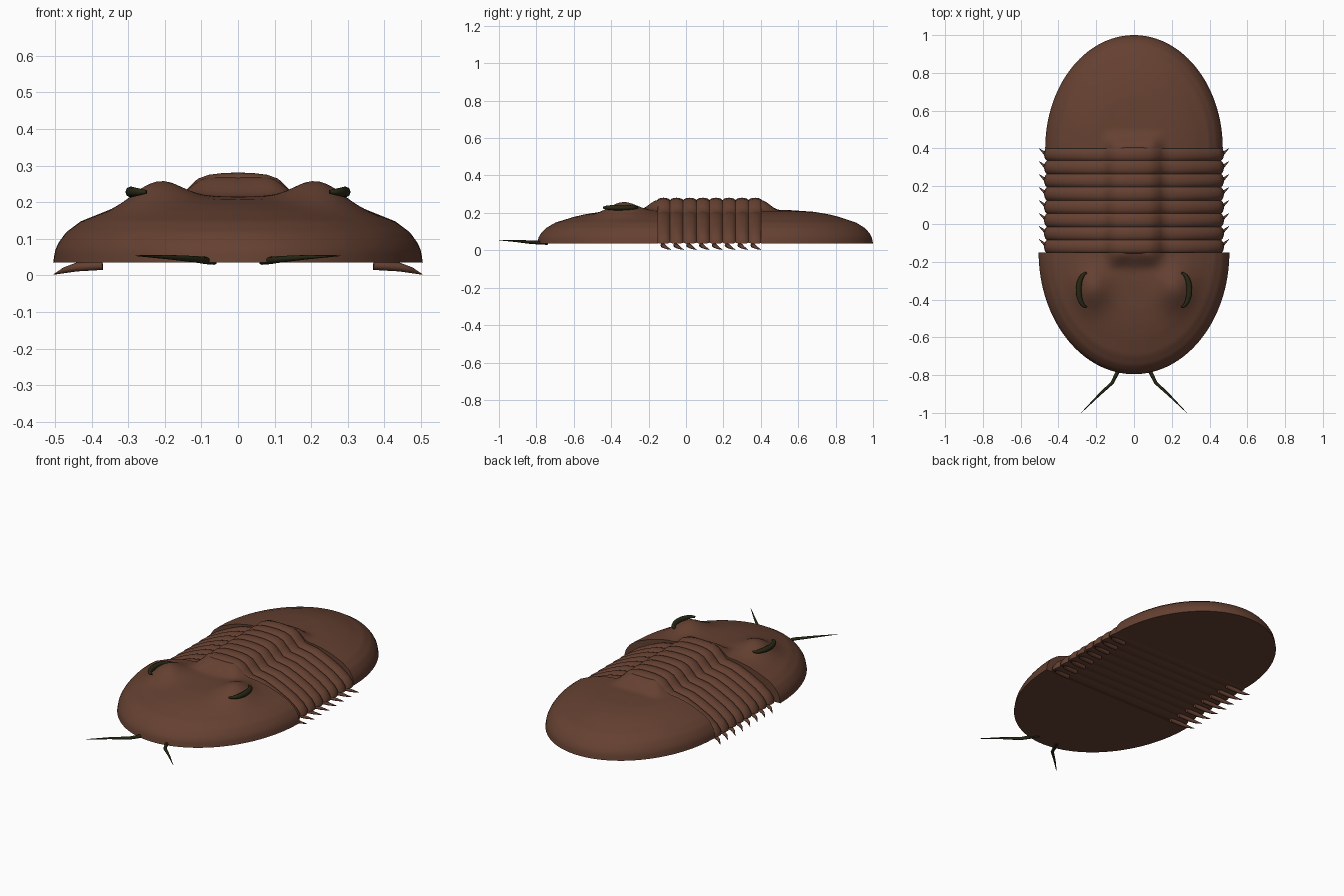
import bpy, bmesh, math

cube = bpy.data.objects.get("Cube")
if cube:
    bpy.data.objects.remove(cube)


def material(name, rgb):
    m = bpy.data.materials.new(name)
    m.use_nodes = True
    m.diffuse_color = (*rgb, 1)
    m.node_tree.nodes["Principled BSDF"].inputs["Base Color"].default_value = (*rgb, 1)
    return m


BROWN = material("shell_brown", (0.13, 0.052, 0.031))
DARK = material("dark_olive", (0.02, 0.021, 0.007))
BASE = 0.035           # height of the flat underside
FRONT, BACK = -0.15, 0.40   # ends of the thorax
SEGMENTS = 8
PITCH = (BACK - FRONT) / SEGMENTS


def select_only(obj):
    bpy.ops.object.select_all(action='DESELECT')
    obj.select_set(True)
    bpy.context.view_layer.objects.active = obj


def finish(name, bm, mat, angle=40):
    bmesh.ops.recalc_face_normals(bm, faces=bm.faces)
    mesh = bpy.data.meshes.new(name)
    bm.to_mesh(mesh)
    bm.free()
    obj = bpy.data.objects.new(name, mesh)
    bpy.context.collection.objects.link(obj)
    mesh.materials.append(mat)
    select_only(obj)
    bpy.ops.object.shade_smooth_by_angle(angle=math.radians(angle))
    return obj


def tubes(name, paths, mat, kind='POLY', sides=2):
    """Tapered tubes; every path is a list of (x, y, z, radius)."""
    cu = bpy.data.curves.new(name, 'CURVE')
    cu.dimensions = '3D'
    cu.bevel_depth = 1
    cu.bevel_resolution = sides
    cu.use_fill_caps = True
    for path in paths:
        sp = cu.splines.new(kind)
        sp.points.add(len(path) - 1)
        for p, (x, y, z, r) in zip(sp.points, path):
            p.co = (x, y, z, 1)
            p.radius = r
    obj = bpy.data.objects.new(name, cu)
    bpy.context.collection.objects.link(obj)
    cu.materials.append(mat)
    select_only(obj)
    bpy.ops.object.convert(target='MESH')
    bpy.ops.object.shade_smooth_by_angle(angle=math.radians(50))
    return obj


def interpolate(points, t):
    for (a, za), (b, zb) in zip(points, points[1:]):
        if t <= b:
            return za + (zb - za) * (t - a) / (b - a)
    return points[-1][1]


def smoothstep(a, b, v):
    t = min(max((v - a) / (b - a), 0), 1)
    return t * t * (3 - 2 * t)


# Dome height against relative distance from the middle of the joint
DOME = [(0, .216), (.25, .215), (.47, .206), (.6, .193), (.7, .178), (.85, .148),
        (.93, .118), (.97, .09), (.99, .068), (1, BASE)]


def shield(name, y0, width, length, direction, eye_lobes):
    """Half-elliptical domed shield with a flat joint face at y0."""
    bm = bmesh.new()
    rings, steps = 40, 72
    grid = []
    for i in range(1, rings + 1):
        t = math.sin(i / rings * math.pi / 2)
        row = []
        for j in range(steps + 1):
            a = math.pi * j / steps
            x = width * t * math.cos(a)
            d = length * t * math.sin(a)
            y = y0 + direction * d
            z = interpolate(DOME, t)
            # axial lobe swelling up to meet the thorax
            z += .052 * (1 - smoothstep(.08, .18, abs(x))) * (1 - smoothstep(.0, .1, d))
            if eye_lobes:
                z += .056 * math.exp(-((abs(x) - .22) / .065) ** 2 / 2
                                     - ((y + .34) / .075) ** 2 / 2) * (1 - smoothstep(.8, 1, t))
            row.append(bm.verts.new((x, y, z)))
        grid.append(row)
    top = bm.verts.new((0, y0, DOME[0][1] + .052))
    for j in range(steps):
        bm.faces.new((top, grid[0][j], grid[0][j + 1]))
        for a, b in zip(grid, grid[1:]):
            bm.faces.new((a[j], b[j], b[j + 1], a[j + 1]))
    bm.faces.new(grid[-1])                                      # underside
    bm.faces.new([r[0] for r in reversed(grid)] + [top] + [r[-1] for r in grid])
    return finish(name, bm, BROWN)


shield("head_shield", FRONT, .505, .645, -1, True)
shield("tail_shield", BACK, .47, .6, 1, False)

# Thorax: one three-lobed section swept along y, swelling on each segment
HALF = [(0, .281), (.04, .28), (.08, .275), (.11, .264), (.14, .235), (.165, .21),
        (.2, .205), (.25, .196), (.32, .168), (.4, .128), (.45, .092), (.472, .065), (.476, BASE)]
section = [(-x, z) for x, z in reversed(HALF[1:])] + HALF
bm = bmesh.new()
previous = None
SUB = 8
for k in range(SEGMENTS * SUB + 1):
    y = FRONT - .005 + (BACK - FRONT + .01) * k / (SEGMENTS * SUB)
    groove = 1 - math.sin(math.pi * (k % SUB) / SUB) ** .6
    loop = []
    for x, z in section:
        lift = .012 * groove
        loop.append(bm.verts.new((x * (1 - .03 * groove), y,
                                  z - lift if z > BASE else z + lift * .5)))
    if previous:
        for i in range(len(loop)):
            n = (i + 1) % len(loop)
            bm.faces.new((previous[i], previous[n], loop[n], loop[i]))
    else:
        bm.faces.new(loop)
    previous = loop
bm.faces.new(previous)
finish("thorax_segments", bm, BROWN, 60)

# Hooked spines under the edge of every segment
spines = []
for i in range(SEGMENTS):
    y = FRONT + .025 + PITCH * i
    for s in (-1, 1):
        spines.append([(s * .37, y, .027, .012), (s * .44, y + .006, .023, .012),
                       (s * .475, y + .02, .014, .008), (s * .503, y + .044, .003, .001)])
tubes("pleural_spines", spines, BROWN)

# Crescent eyes on the outer flank of the eye lobes
for side, s in (("left", 1), ("right", -1)):
    path = []
    for i in range(17):
        a = math.pi * (i / 16 - .5)
        path.append((s * (.25 + .043 * math.cos(a)), -.35 + .09 * math.sin(a),
                     .228, .005 + .010 * math.cos(a)))
    tubes(side + "_eye", [path], DARK)

# Bent antennae
for side, s in (("left", 1), ("right", -1)):
    tubes(side + "_antenna", [[(s * .065, -.74, .038, .009), (s * .09, -.79, .041, .010),
                               (s * .115, -.84, .044, .009), (s * .19, -.91, .05, .006),
                               (s * .28, -1.0, .054, .001)]], DARK)
